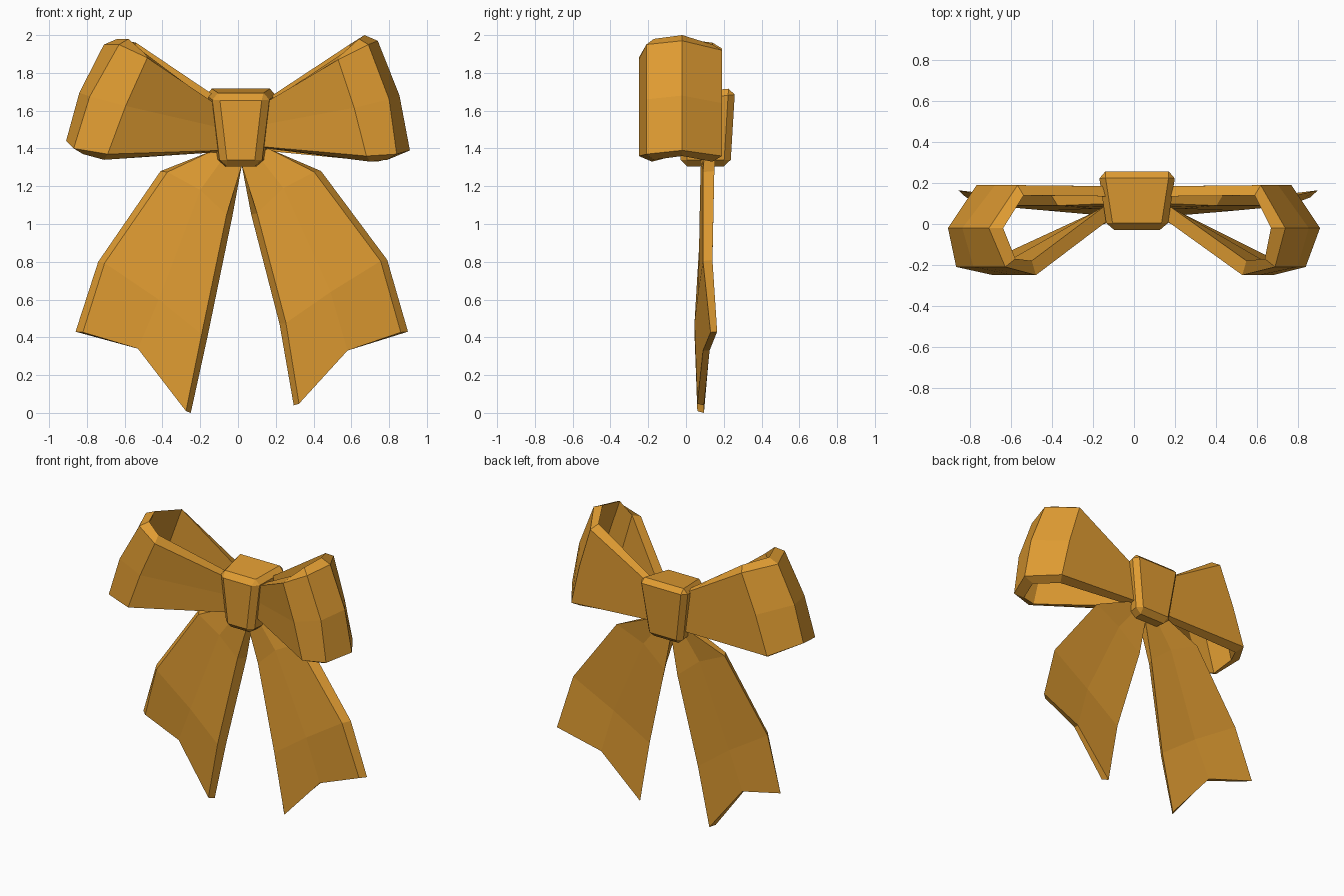
import bpy
import bmesh
from mathutils import Vector

cube = bpy.data.objects.get("Cube")
if cube:
    bpy.data.objects.remove(cube, do_unlink=True)

# One golden ribbon colour
gold = bpy.data.materials.new("ribbon_gold")
gold.use_nodes = True
colour = (0.75, 0.335, 0.032, 1)
gold.diffuse_color = colour
gold.node_tree.nodes["Principled BSDF"].inputs["Base Color"].default_value = colour


def finish(name, bm):
    """Turn a bmesh into a flat shaded ribbon part."""
    bmesh.ops.recalc_face_normals(bm, faces=bm.faces)
    mesh = bpy.data.meshes.new(name)
    bm.to_mesh(mesh)
    bm.free()
    mesh.materials.append(gold)
    part = bpy.data.objects.new(name, mesh)
    bpy.context.collection.objects.link(part)
    return part


def thick_sheet(name, front, back):
    """Join two matching grids of points into a closed sheet with a rim."""
    bm = bmesh.new()
    a, b = [[[bm.verts.new(p) for p in row] for row in grid] for grid in (front, back)]
    rows, cols = len(front), len(front[0])
    for grid in (a, b):
        for i in range(rows - 1):
            for j in range(cols - 1):
                bm.faces.new((grid[i][j], grid[i][j + 1], grid[i + 1][j + 1], grid[i + 1][j]))
    # Walk round the border and close it
    border = [(0, j) for j in range(cols)] + [(i, cols - 1) for i in range(1, rows)]
    border += [(rows - 1, j) for j in range(cols - 2, -1, -1)]
    border += [(i, 0) for i in range(rows - 2, 0, -1)]
    for (i, j), (k, l) in zip(border, border[1:] + border[:1]):
        bm.faces.new((a[i][j], a[k][l], b[k][l], b[i][j]))
    return finish(name, bm)


# Depth, outward bulge and inner wall offset at each fold of a loop
FOLDS = [
    (0.03, 0, (0.03, 0.06)),
    (-0.25, 0.01, (0.02, 0.07)),
    (-0.21, 0.035, (-0.05, 0.04)),
    (-0.02, 0.03, (-0.07, 0)),
    (0.19, 0.01, (-0.03, -0.05)),
    (0.185, 0, (0, -0.05)),
]


def ribbon_loop(name, side, edges):
    """A band folded round from the knot and back; edges are (top, bottom) points."""
    outer, inner = [], []
    for (top, bottom), (y, bulge, (dx, dy)) in zip(edges, FOLDS):
        mid_x = (top[0] + bottom[0]) / 2 + bulge
        mid_z = (top[1] + bottom[1]) / 2
        flare = 0.03 if bulge else 0.01
        points = [(top, flare), ((mid_x, mid_z), 0), (bottom, -flare)]
        outer.append([Vector((side * x, y, z)) for (x, z), f in points])
        inner.append([Vector((side * (x + dx), y + dy, z + f)) for (x, z), f in points])
    return thick_sheet(name, outer, inner)


ribbon_loop("left_loop", 1, [
    ((0.14, 1.64), (0.12, 1.41)),
    ((0.53, 1.87), (0.68, 1.36)),
    ((0.69, 1.95), (0.84, 1.37)),
    ((0.74, 1.97), (0.91, 1.39)),
    ((0.62, 1.92), (0.77, 1.36)),
    ((0.15, 1.65), (0.12, 1.40)),
])
ribbon_loop("right_loop", -1, [
    ((0.11, 1.63), (0.08, 1.39)),
    ((0.48, 1.88), (0.69, 1.37)),
    ((0.63, 1.95), (0.87, 1.40)),
    ((0.71, 1.95), (0.91, 1.44)),
    ((0.57, 1.93), (0.77, 1.39)),
    ((0.11, 1.66), (0.08, 1.39)),
])


# Front depth of a tail (inner, middle, outer) from the knot down to the tips
DEPTHS = [
    (0.08, 0.08, 0.10),
    (0.08, 0.075, 0.09),
    (0.045, 0.065, 0.09),
    (0.06, 0.09, 0.13),
]


def ribbon_tail(name, rows):
    """A hanging end with a swallowtail cut; the front is narrower than the back."""
    front, back = [], []
    for n, (row, depths) in enumerate(zip(rows, DEPTHS)):
        inset = min(n, 1) * 0.04
        middle = Vector(row[1])
        front_row, back_row = [], []
        for j, ((x, z), y) in enumerate(zip(row, depths)):
            pull = (middle - Vector((x, z))).normalized() * inset
            front_row.append((x + pull.x, y, z + pull.y * 0.3))
            back_row.append((x, y + (0.06, 0.05, 0.035)[0 if n < 2 else 1 if n < 3 else 2], z))
        front.append(front_row)
        back.append(back_row)
    return thick_sheet(name, front, back)


ribbon_tail("left_tail", [
    [(0.02, 1.31), (0.10, 1.37), (0.16, 1.40)],
    [(0.07, 1.05), (0.24, 1.19), (0.44, 1.28)],
    [(0.22, 0.47), (0.49, 0.64), (0.79, 0.81)],
    [(0.295, 0.04), (0.58, 0.33), (0.90, 0.43)],
])
ribbon_tail("right_tail", [
    [(0.02, 1.31), (-0.07, 1.36), (-0.13, 1.39)],
    [(-0.03, 1.04), (-0.20, 1.18), (-0.41, 1.28)],
    [(-0.16, 0.41), (-0.42, 0.60), (-0.74, 0.80)],
    [(-0.25, 0.0), (-0.53, 0.34), (-0.86, 0.43)],
])

# Knot: a wedge, wide at the top and back, with chamfered edges
bm = bmesh.new()
bmesh.ops.create_cube(bm, size=2)
for v in bm.verts:
    back, top = v.co.y > 0, v.co.z > 0
    half = (0.195 if back else 0.15) if top else (0.135 if back else 0.105)
    depth = (0.26 if top else 0.235) if back else -0.03
    height = (1.72 if back else 1.69) if top else 1.305
    v.co = (0.015 + v.co.x * half, depth, height)
bmesh.ops.bevel(bm, geom=bm.edges[:], offset=0.035, offset_type="OFFSET",
                segments=1, affect="EDGES", profile=0.5)
finish("knot", bm)
